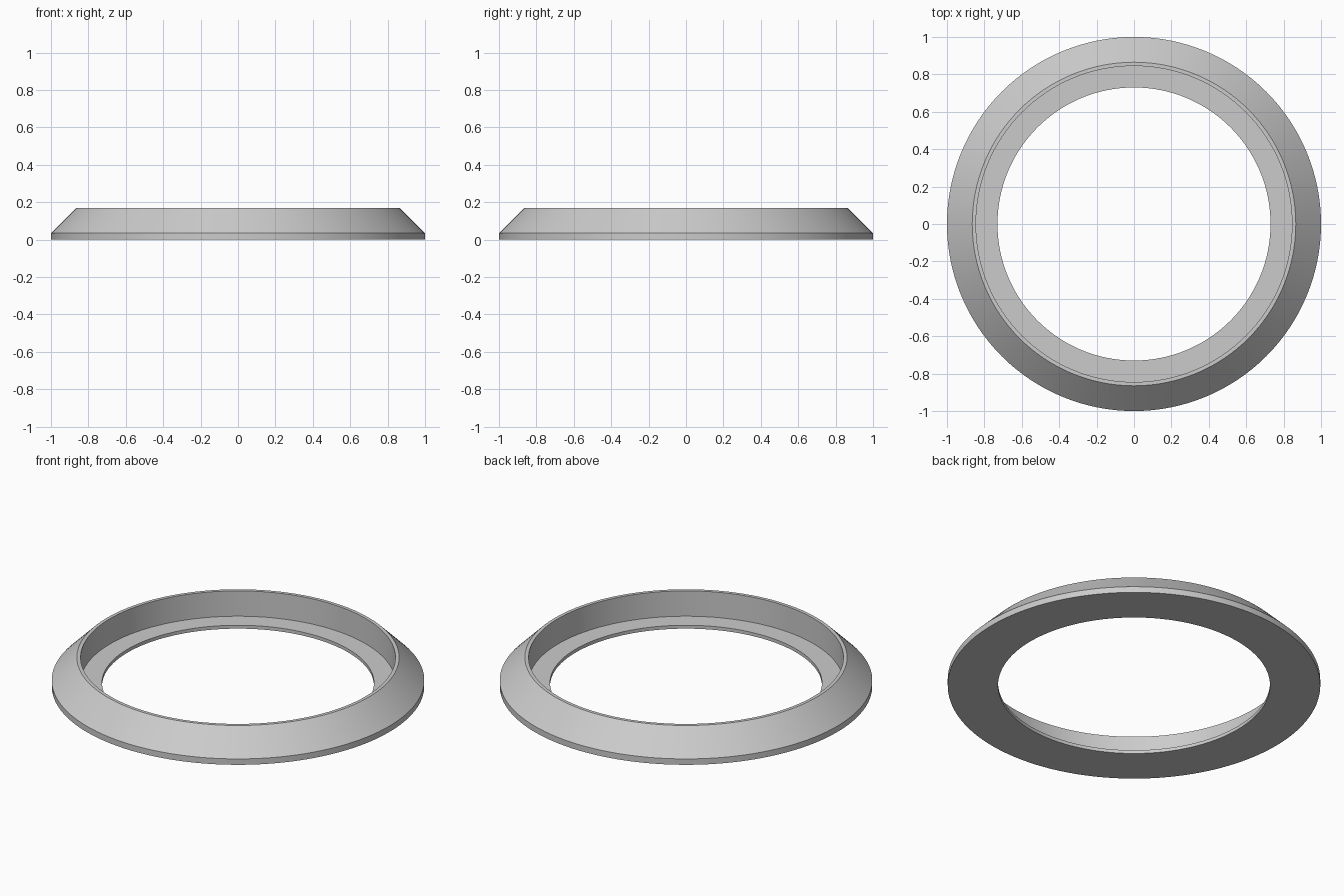
import bpy, bmesh, math

if "Cube" in bpy.data.objects:
    bpy.data.objects.remove(bpy.data.objects["Cube"])

SEGMENTS = 128

# Plain grey finish
grey = bpy.data.materials.new("grey")
grey.diffuse_color = (0.6, 0.6, 0.6, 1.0)
grey.use_nodes = True
grey.node_tree.nodes["Principled BSDF"].inputs["Base Color"].default_value = grey.diffuse_color

# Cross-section (radius, height): base, outer lip, sloped side, rim, inner wall, ledge
profile = [(0.73, 0.0), (1.0, 0.0), (1.0, 0.035), (0.865, 0.17),
           (0.845, 0.17), (0.845, 0.02), (0.73, 0.02)]

# Spin the closed cross-section into a ring
bm = bmesh.new()
rings = []
for i in range(SEGMENTS):
    a = 2 * math.pi * i / SEGMENTS
    rings.append([bm.verts.new((r * math.cos(a), r * math.sin(a), z)) for r, z in profile])
for i, ring in enumerate(rings):
    following = rings[(i + 1) % SEGMENTS]
    for j in range(len(profile)):
        k = (j + 1) % len(profile)
        bm.faces.new((ring[j], following[j], following[k], ring[k]))
bmesh.ops.recalc_face_normals(bm, faces=bm.faces)

mesh = bpy.data.meshes.new("bezel_ring")
bm.to_mesh(mesh)
bm.free()
mesh.materials.append(grey)
bezel = bpy.data.objects.new("bezel_ring", mesh)
bpy.context.collection.objects.link(bezel)

# Smooth around the ring, crisp edges between its bands
bpy.context.view_layer.objects.active = bezel
bezel.select_set(True)
bpy.ops.object.shade_smooth_by_angle(angle=math.radians(30))
